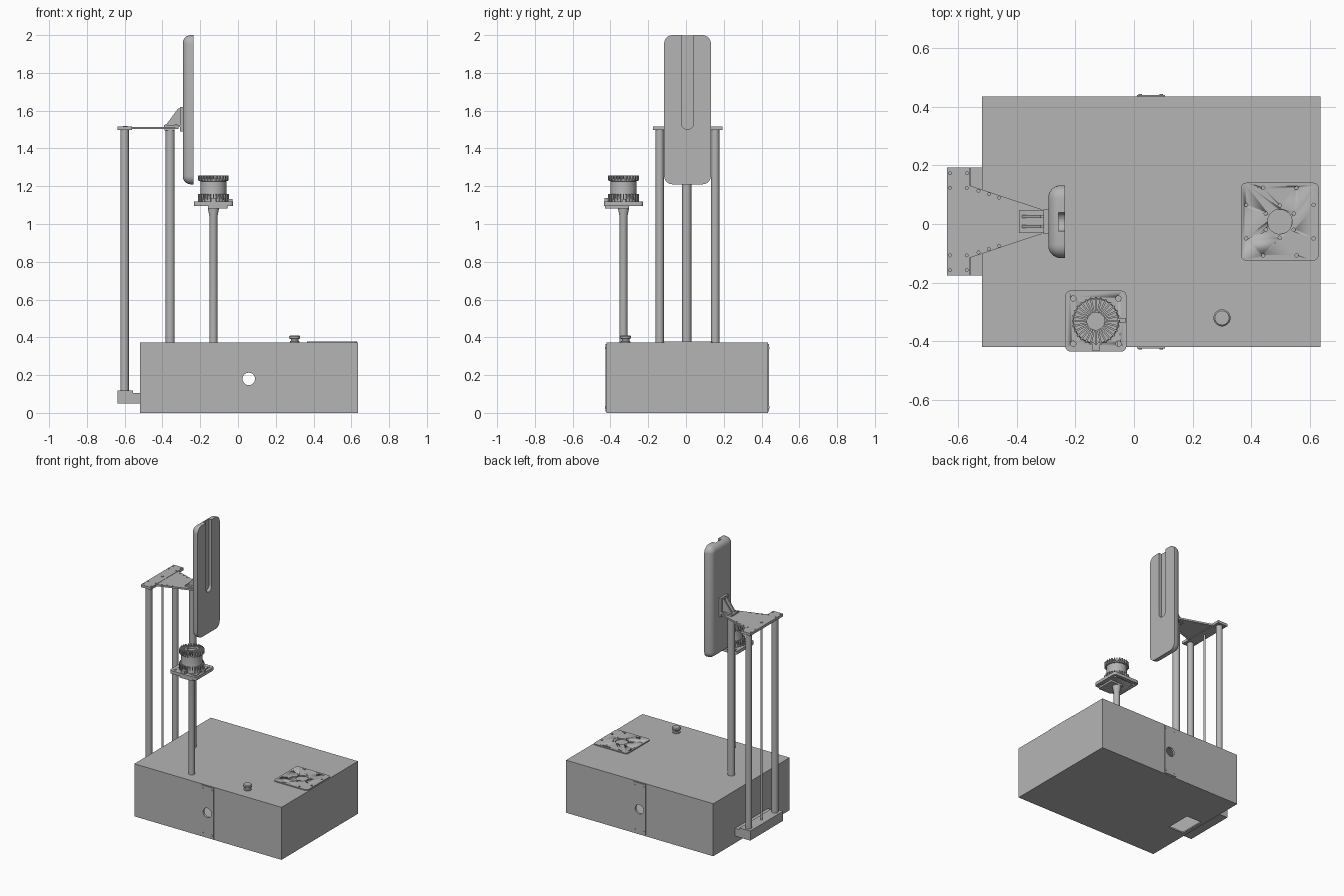
import bpy, bmesh, math
from mathutils import Matrix, Vector

cube = bpy.data.objects.get("Cube")
if cube:
    bpy.data.objects.remove(cube)

grey = bpy.data.materials.new("machine_grey")
grey.use_nodes = True
GREY = (0.46, 0.46, 0.46, 1)
grey.diffuse_color = GREY
grey.node_tree.nodes["Principled BSDF"].inputs["Base Color"].default_value = GREY
MID = 0.008  # mast centre line in y


def finish(name, bm, smooth=False):
    bmesh.ops.recalc_face_normals(bm, faces=bm.faces)
    mesh = bpy.data.meshes.new(name)
    bm.to_mesh(mesh)
    bm.free()
    mesh.materials.append(grey)
    ob = bpy.data.objects.new(name, mesh)
    bpy.context.collection.objects.link(ob)
    if smooth:
        bpy.ops.object.select_all(action='DESELECT')
        ob.select_set(True)
        bpy.context.view_layer.objects.active = ob
        bpy.ops.object.shade_smooth_by_angle(angle=math.radians(35))
    return ob


def add_box(bm, lo, hi):
    lo, hi = Vector(lo), Vector(hi)
    m = Matrix.Translation((lo + hi) / 2) @ Matrix.Diagonal((*(hi - lo), 1))
    return bmesh.ops.create_cube(bm, size=1, matrix=m)


def round_edges(bm, axis, r, seg=5):
    edges = [e for e in bm.edges
             if abs((e.verts[0].co - e.verts[1].co).normalized()[axis]) > 0.99]
    bmesh.ops.bevel(bm, geom=edges, offset=r, segments=seg, profile=0.5, affect='EDGES')


def box(name, lo, hi, r=0):
    bm = bmesh.new()
    add_box(bm, lo, hi)
    if r:
        round_edges(bm, 2, r)
    return finish(name, bm, r > 0)


def add_rod(bm, x, y, r, z0, z1, seg=32):
    bmesh.ops.create_cone(bm, cap_ends=True, segments=seg, radius1=r, radius2=r, depth=z1 - z0,
                          matrix=Matrix.Translation((x, y, (z0 + z1) / 2)))


def rods(name, spots, r, z0, z1, seg=32):
    bm = bmesh.new()
    for x, y in spots:
        add_rod(bm, x, y, r, z0, z1, seg)
    return finish(name, bm, True)


def prism(name, pts, depth):
    bm = bmesh.new()
    face = bm.faces.new([bm.verts.new(p) for p in pts])
    out = bmesh.ops.extrude_face_region(bm, geom=[face])
    bmesh.ops.translate(bm, vec=depth, verts=[v for v in out["geom"] if isinstance(v, bmesh.types.BMVert)])
    return finish(name, bm)


def lathe(name, x, y, profile):
    bm = bmesh.new()
    vs = [bm.verts.new((x + r, y, z)) for r, z in profile]
    es = [bm.edges.new(p) for p in zip(vs, vs[1:])]
    bmesh.ops.spin(bm, geom=vs + es, cent=(x, y, 0), axis=(0, 0, 1), angle=math.tau, steps=40)
    bmesh.ops.remove_doubles(bm, verts=bm.verts, dist=1e-5)
    return finish(name, bm, True)


def cut(ob, cutter, keep=False):
    mod = ob.modifiers.new("cut", 'BOOLEAN')
    mod.operation, mod.object, mod.solver = 'DIFFERENCE', cutter, 'EXACT'
    bpy.ops.object.select_all(action='DESELECT')
    ob.select_set(True)
    bpy.context.view_layer.objects.active = ob
    bpy.ops.object.modifier_apply(modifier=mod.name)
    if not keep:
        bpy.data.objects.remove(cutter)


# Hollow cabinet with a side-to-side bore and an opening underneath
cabinet = box("cabinet", (-0.518, -0.42, 0), (0.635, 0.435, 0.372))
cut(cabinet, box("cavity", (-0.508, -0.41, 0.01), (0.625, 0.425, 0.362)))
cut(cabinet, box("floor_opening", (-0.49, -0.085, -0.05), (-0.37, 0.1, 0.05)))
bm = bmesh.new()
bmesh.ops.create_cone(bm, cap_ends=True, segments=32, radius1=0.033, radius2=0.033, depth=2,
                      matrix=Matrix.Translation((0.057, 0, 0.18)) @ Matrix.Rotation(math.pi / 2, 4, 'X'))
bore = finish("bore", bm)
cut(cabinet, bore, True)

# Cover strips with corner screws on the front and back of the cabinet
for side, y, out in (("front", -0.42, -1), ("back", 0.435, 1)):
    y0, y1 = sorted((y, y + out * 0.005))
    strip = box(side + "_cover_strip", (0.01, y0, 0.008), (0.105, y1, 0.366))
    cut(strip, bore, True)
    bm = bmesh.new()
    for x in (0.022, 0.093):
        for z in (0.03, 0.344):
            bmesh.ops.create_cone(bm, cap_ends=True, segments=12, radius1=0.006, radius2=0.006, depth=0.004,
                                  matrix=Matrix.Translation((x, y + out * 0.006, z))
                                  @ Matrix.Rotation(math.pi / 2, 4, 'X'))
    finish(side + "_strip_screws", bm)
bpy.data.objects.remove(bore)

# Drilled mounting plate on the lid
cx, cy = 0.497, 0.008
plate = box("mounting_plate", (cx - 0.133, cy - 0.133, 0.372), (cx + 0.133, cy + 0.133, 0.379), 0.02)
cut(plate, rods("centre_hole", [(cx, cy)], 0.042, 0.36, 0.4))
ring = [(cx + 0.055 * math.sin(i * math.pi / 3), cy + 0.055 * math.cos(i * math.pi / 3)) for i in range(6)]
outer = [(cx + sx * a, cy + sy * b) for a, b in ((0.057, 0.115), (0.115, 0.057))
         for sx in (-1, 1) for sy in (-1, 1)]
cut(plate, rods("bolt_holes", ring + outer, 0.006, 0.36, 0.4, 12))

# Push button
lathe("push_button", 0.3, -0.32, [(0, 0.37), (0.026, 0.37), (0.026, 0.378), (0.02, 0.381), (0.02, 0.39),
                                  (0.029, 0.395), (0.029, 0.405), (0.024, 0.41), (0, 0.411)])

# Finned sensor head on its post
hx, hy = -0.13, -0.331
lathe("sensor_post", hx, hy, [(0, 0.365), (0.021, 0.365), (0.021, 1.04), (0.03, 1.085), (0.03, 1.1), (0, 1.1)])
flange = box("sensor_flange", (hx - 0.104, hy - 0.104, 1.096), (hx + 0.104, hy + 0.104, 1.118), 0.018)
corners = [(hx + sx * 0.077, hy + sy * 0.077) for sx in (-1, 1) for sy in (-1, 1)]
cut(flange, rods("flange_holes", corners, 0.009, 1.0, 1.2, 16))
box("sensor_underplate", (hx - 0.03, hy - 0.098, 1.083), (hx + 0.074, hy + 0.03, 1.096), 0.008)
lathe("sensor_body", hx, hy, [(0, 1.118), (0.078, 1.118), (0.076, 1.128), (0.068, 1.155), (0.068, 1.226),
                              (0.076, 1.228), (0.076, 1.238), (0.03, 1.238), (0.03, 1.245), (0, 1.245)])
bm = bmesh.new()
for i in range(28):
    turn = Matrix.Translation((hx, hy, 0)) @ Matrix.Rotation(i * math.tau / 28, 4, 'Z')
    for lo, hi in (((0.03, -0.0032, 1.23), (0.081, 0.0032, 1.258)),
                   ((0.06, -0.0032, 1.118), (0.082, 0.0032, 1.16))):
        made = add_box(bm, lo, hi)
        bmesh.ops.transform(bm, matrix=turn, verts=made["verts"])
finish("sensor_fins", bm)
box("side_connector", (hx + 0.07, hy - 0.004, 1.118), (hx + 0.102, hy + 0.01, 1.132))
box("front_connector", (hx - 0.014, hy - 0.1, 1.118), (hx + 0.014, hy - 0.07, 1.138))

# Stepped foot block holding the rear mast posts
prism("mast_foot", [(-0.638, MID - 0.184, 0.05), (-0.515, MID - 0.184, 0.05), (-0.515, MID - 0.184, 0.105),
                    (-0.555, MID - 0.184, 0.105), (-0.555, MID - 0.184, 0.118), (-0.638, MID - 0.184, 0.118)],
      (0, 0.368, 0))

# Mast posts and cable rod
rods("outer_mast_posts", [(-0.6, MID - 0.147), (-0.6, MID + 0.147)], 0.022, 0.11, 1.505)
rods("inner_mast_post", [(-0.359, MID - 0.004)], 0.024, 0.012, 1.505)
rods("cable_rod", [(-0.597, MID)], 0.008, 0.11, 1.512, 16)
lathe("rod_collar", -0.597, MID, [(0, 1.515), (0.011, 1.515), (0.011, 1.52), (0, 1.52)])

# Mast head: cross bar and tapering plate
bar = box("mast_cross_bar", (-0.638, MID - 0.184, 1.498), (-0.56, MID + 0.184, 1.516))
cut(bar, rods("bar_holes", [(x, MID + s * y) for x in (-0.627, -0.57) for y in (0.115, 0.165) for s in (-1, 1)],
              0.005, 1.4, 1.6, 10))
taper = prism("mast_taper_plate", [(-0.565, MID - 0.125, 1.502), (-0.315, MID - 0.042, 1.502),
                                   (-0.315, MID + 0.042, 1.502), (-0.565, MID + 0.125, 1.502)], (0, 0, 0.012))
cut(taper, rods("taper_holes", [(x, MID + s * (0.105 - 0.33 * (x + 0.53))) for x in (-0.53, -0.495, -0.46)
                                for s in (-1, 1)], 0.005, 1.4, 1.6, 10))
box("post_cap", (-0.39, MID - 0.034, 1.496), (-0.335, MID + 0.034, 1.503))

# Angle bracket between the mast head and the panel
box("bracket_base", (-0.392, MID - 0.039, 1.513), (-0.3, MID + 0.039, 1.524))
box("bracket_back", (-0.308, MID - 0.042, 1.49), (-0.288, MID + 0.042, 1.62))
for side in (-1, 1):
    y = MID + side * 0.017 - 0.005
    prism("bracket_rib", [(-0.385, y, 1.52), (-0.3, y, 1.52), (-0.3, y, 1.615), (-0.318, y, 1.61)], (0, 0.01, 0))
for sx in (-0.382, -0.328):
    rods("bracket_bolts", [(sx, MID - 0.031), (sx, MID + 0.031)], 0.005, 1.52, 1.528, 10)

# Tall panel, flat in front, rounded behind, with a slot open at the top
bm = bmesh.new()
add_box(bm, (-0.292, MID - 0.124, 1.21), (-0.235, MID + 0.124, 2.0))
round_edges(bm, 0, 0.045, 6)
rim = [e for e in bm.edges if all(v.co.x < -0.29 for v in e.verts)]
bmesh.ops.bevel(bm, geom=rim, offset=0.042, segments=6, profile=0.5, affect='EDGES')
panel = finish("tall_panel", bm, True)
bm = bmesh.new()
add_box(bm, (-0.257, MID - 0.032, 1.502), (-0.2, MID + 0.032, 2.2))
lower = [e for e in bm.edges if all(v.co.z < 1.6 for v in e.verts)
         and abs(e.verts[0].co.x - e.verts[1].co.x) > 0.01]
bmesh.ops.bevel(bm, geom=lower, offset=0.03, segments=6, profile=0.5, affect='EDGES')
cut(panel, finish("panel_slot", bm))
